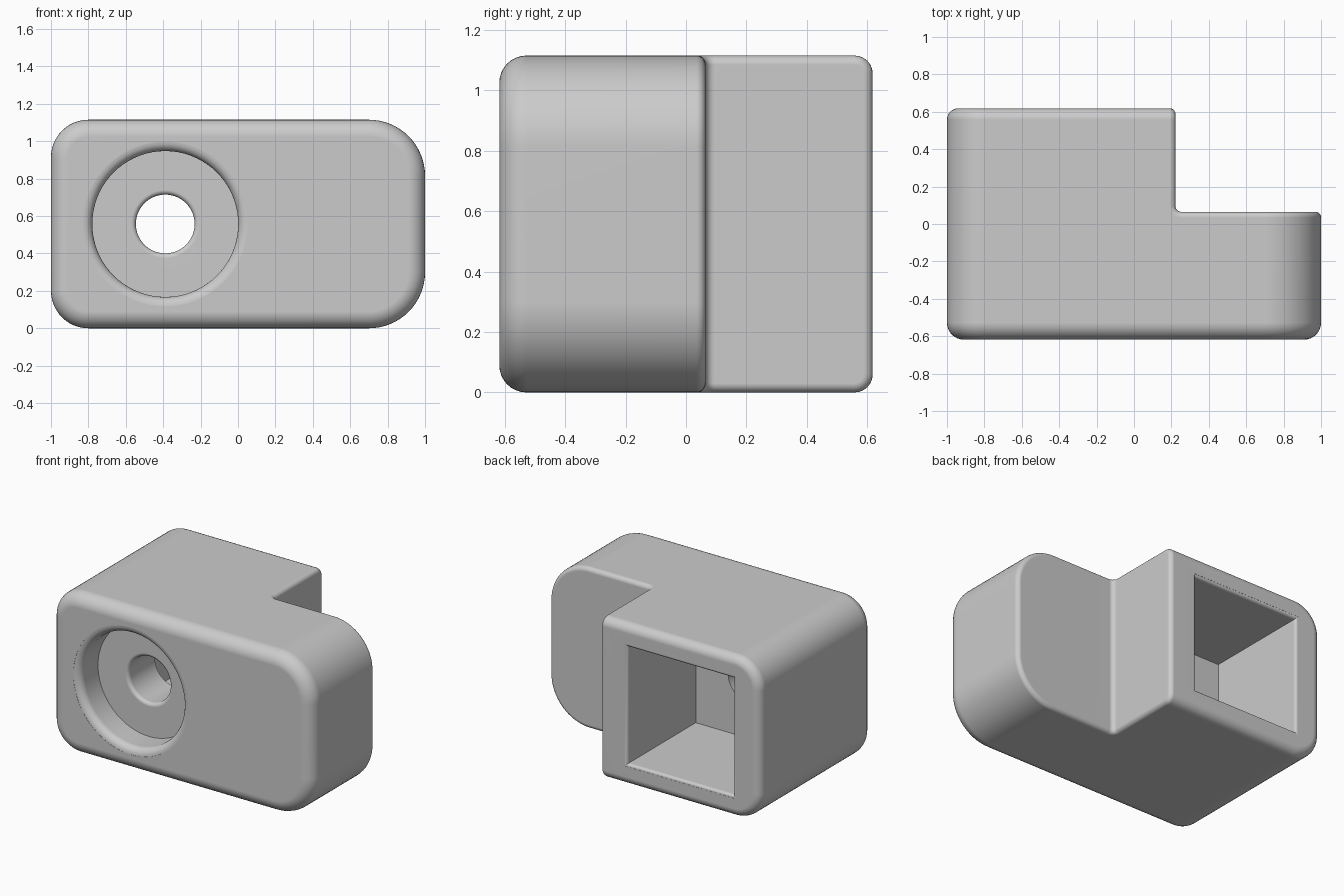
import bpy, bmesh
from math import sin, cos, pi, sqrt

if "Cube" in bpy.data.objects:
    bpy.data.objects.remove(bpy.data.objects["Cube"])

H, D = 1.115, 0.618            # height, half depth
SX, SY = 0.222, 0.065          # inner corner of the L-shaped plan
CX, CZ = -0.389, 0.5575        # axis of the bore and pocket


def near(a, b):
    return abs(a - b) < 1e-4


def bevel(bm, test, radius, segments):
    """Round every edge whose two end points (and edge) pass the test."""
    edges = [e for e in bm.edges if test(e, e.verts[0].co, e.verts[1].co)]
    bmesh.ops.bevel(bm, geom=edges, offset=radius, offset_type='OFFSET',
                    segments=segments, profile=0.5, affect='EDGES',
                    clamp_overlap=False, loop_slide=True)
    bm.normal_update()


def make_object(name, bm):
    bmesh.ops.recalc_face_normals(bm, faces=bm.faces[:])
    mesh = bpy.data.meshes.new(name)
    bm.to_mesh(mesh)
    bm.free()
    obj = bpy.data.objects.new(name, mesh)
    bpy.context.collection.objects.link(obj)
    return obj


def turned_cutter(name, profile, sides, phase=0.0):
    """Closed solid from (radius, y) rings around the bore axis."""
    bm = bmesh.new()
    rings = []
    for r, y in profile:
        angles = [phase + 2 * pi * i / sides for i in range(sides)]
        rings.append([bm.verts.new((CX + r * cos(a), y, CZ + r * sin(a))) for a in angles])
    for a, b in zip(rings, rings[1:]):
        for i in range(sides):
            j = (i + 1) % sides
            bm.faces.new((a[i], a[j], b[j], b[i]))
    bm.faces.new(rings[0])
    bm.faces.new(rings[-1])
    return make_object(name, bm)


def lip(r, y, f, inward):
    """Quarter-round flare from radius r + f at y down to radius r."""
    return [(r + f - f * sin(t), y + inward * f * (1 - cos(t)))
            for t in [pi / 2 * i / 6 for i in range(7)]]


# L-shaped body, extruded upwards
bm = bmesh.new()
plan = [(-1, -D), (1, -D), (1, SY), (SX, SY), (SX, D), (-1, D)]
base = bm.faces.new([bm.verts.new((x, y, 0)) for x, y in plan])
top = bmesh.ops.extrude_face_region(bm, geom=[base])
for v in top['geom']:
    if isinstance(v, bmesh.types.BMVert):
        v.co.z = H
bmesh.ops.recalc_face_normals(bm, faces=bm.faces[:])

# Corner rounding: left side, right side, inner corner
bevel(bm, lambda e, a, b: near(a.x, -1) and near(b.x, -1) and near(a.z, b.z), 0.2, 12)
bevel(bm, lambda e, a, b: near(a.x, 1) and near(b.x, 1) and near(a.z, b.z), 0.3, 16)
bevel(bm, lambda e, a, b: all(near(p.x, SX) and near(p.y, SY) for p in (a, b)), 0.03, 5)

# Rim rounding: front rim, back rim, then the rim of the step
bevel(bm, lambda e, a, b: near(a.y, -D) and near(b.y, -D), 0.09, 8)
bevel(bm, lambda e, a, b: near(a.y, D) and near(b.y, D)
      and not (near(a.x, SX) and near(b.x, SX)), 0.06, 6)
step = set()
for f in bm.faces:
    if abs(f.normal.z) < 0.01 and all(v.co.x > SX - 1e-4 and v.co.y > SY - 1e-4 for v in f.verts):
        step.add(f)
bevel(bm, lambda e, a, b: sum(f in step for f in e.link_faces) == 1, 0.03, 5)
body = make_object("corner_body", bm)

# Counterbored screw hole from the front
bore = [(0.44, -0.8)] + lip(0.39, -D + 0.001, 0.05, 1)
bore += [(0.39, -0.42)] + lip(0.157, -0.42, 0.025, 1) + [(0.157, 0.0)]
bore_cutter = turned_cutter("bore_cutter", bore, 72)

# Square pocket from the back
k = sqrt(2)
pocket = [(0.425, 0.8)] + lip(0.405, D - 0.001, 0.02, -1) + [(0.405, -0.13)]
pocket_cutter = turned_cutter("pocket_cutter", [(r * k, y) for r, y in pocket], 4, pi / 4)

bpy.context.view_layer.objects.active = body
body.select_set(True)
for cutter in (bore_cutter, pocket_cutter):
    cutter.hide_render = True
    mod = body.modifiers.new(cutter.name, 'BOOLEAN')
    mod.operation = 'DIFFERENCE'
    mod.solver = 'EXACT'
    mod.object = cutter
    bpy.ops.object.modifier_apply(modifier=mod.name)
    bpy.data.objects.remove(cutter)

# Smooth fillets, flat faces kept flat
bpy.ops.object.shade_smooth_by_angle(angle=pi / 6)
weighted = body.modifiers.new("weighted_normals", 'WEIGHTED_NORMAL')
weighted.keep_sharp = True
